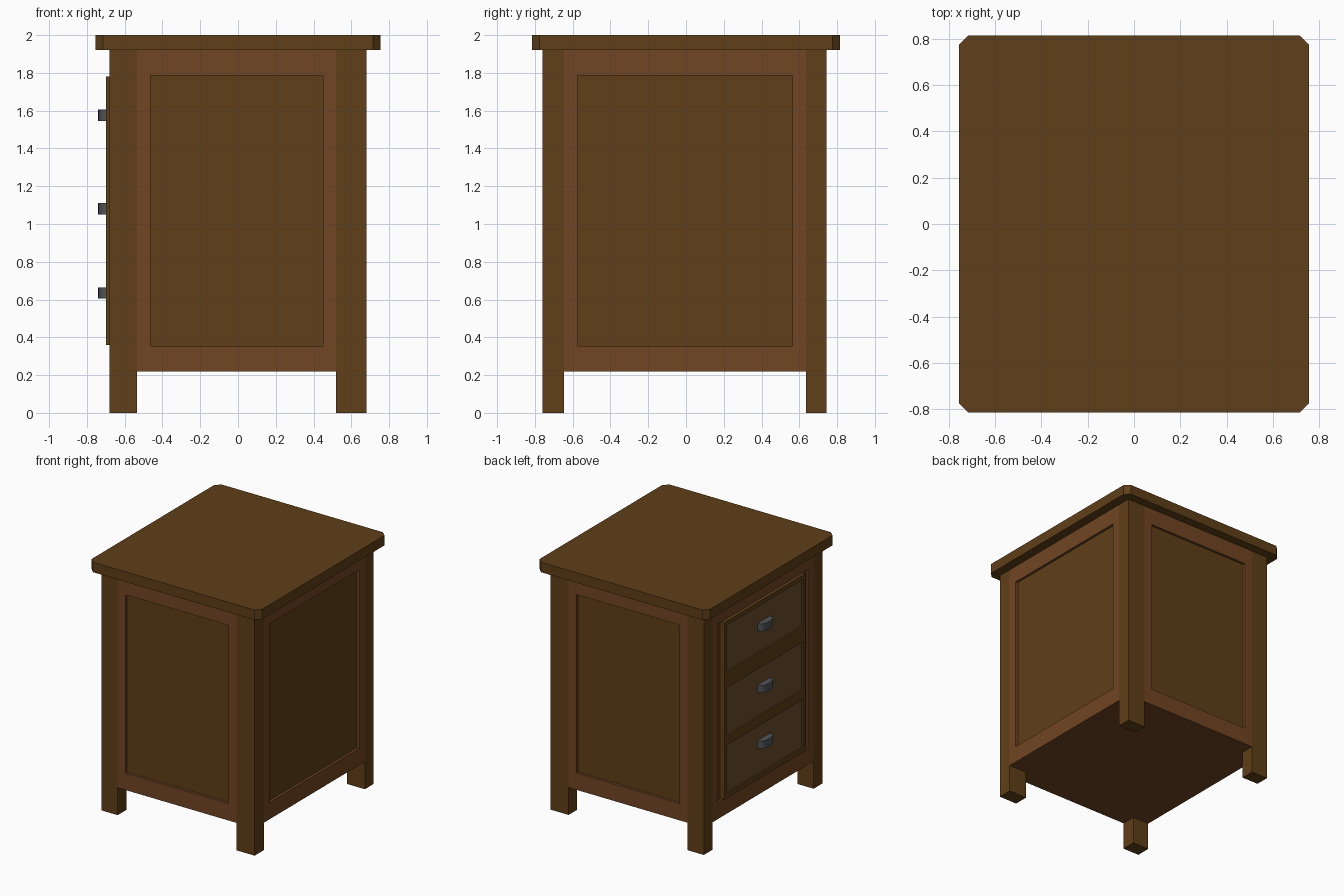
import bpy, bmesh, math
from mathutils import Vector

if "Cube" in bpy.data.objects:
    bpy.data.objects.remove(bpy.data.objects["Cube"])


def mat(name, rgb):
    m = bpy.data.materials.new(name)
    m.diffuse_color = (*rgb, 1)
    m.use_nodes = True
    m.node_tree.nodes["Principled BSDF"].inputs["Base Color"].default_value = m.diffuse_color
    return m


DARK = mat("dark_wood", (0.115, 0.05, 0.009))
RED = mat("red_wood", (0.165, 0.06, 0.017))
DRAWER = mat("drawer_wood", (0.15, 0.075, 0.025))
METAL = mat("dark_metal", (0.08, 0.085, 0.09))


def finish(name, bm, *mats):
    bmesh.ops.recalc_face_normals(bm, faces=bm.faces)
    me = bpy.data.meshes.new(name)
    bm.to_mesh(me)
    bm.free()
    for m in mats:
        me.materials.append(m)
    ob = bpy.data.objects.new(name, me)
    bpy.context.collection.objects.link(ob)
    return ob


def prism(outline, z0, z1):
    """Vertical prism from a plan outline."""
    bm = bmesh.new()
    base = bm.faces.new([bm.verts.new((x, y, z0)) for x, y in outline])
    top = bmesh.ops.extrude_face_region(bm, geom=[base], use_keep_orig=True)
    bmesh.ops.translate(bm, vec=(0, 0, z1 - z0),
                        verts=[g for g in top["geom"] if isinstance(g, bmesh.types.BMVert)])
    bmesh.ops.recalc_face_normals(bm, faces=bm.faces)
    return bm


def box(name, x, y, z, m):
    outline = [(x[0], y[0]), (x[1], y[0]), (x[1], y[1]), (x[0], y[1])]
    return finish(name, prism(outline, *z), m)


# Plan lines: outer and inner faces of the legs
X0, X1, X2, X3 = -0.68, -0.535, 0.52, 0.68
Y0, Y1, Y2, Y3 = -0.76, -0.645, 0.635, 0.745
BOTTOM, TOP = 0.22, 1.92

# Table top with clipped corners
hx, hy, c = 0.755, 0.815, 0.04
corners = [(-hx + c, -hy), (hx - c, -hy), (hx, -hy + c), (hx, hy - c),
           (hx - c, hy), (-hx + c, hy), (-hx, hy - c), (-hx, -hy + c)]
finish("table_top", prism(corners, TOP, 2.0), DARK)

# Four legs
for xn, xs in (("left", (X0, X1)), ("right", (X2, X3))):
    for yn, ys in (("front", (Y0, Y1)), ("back", (Y2, Y3))):
        box(f"{yn}_{xn}_leg", xs, ys, (0, TOP), DARK)

# Cabinet body, notched around the legs, with a sunken panel on each side
plan = [(X1, Y0), (X2, Y0), (X2, Y1), (X3, Y1), (X3, Y2), (X2, Y2),
        (X2, Y3), (X1, Y3), (X1, Y2), (X0, Y2), (X0, Y1), (X1, Y1)]
bm = prism(plan, BOTTOM, TOP)
sides = [f for f in bm.faces if abs(f.normal.z) < 0.1 and
         max(e.calc_length() for e in f.edges) > 1 and
         min(e.calc_length() for e in f.edges) > 0.5]
for f in sides:
    n = f.normal.copy()
    bmesh.ops.inset_individual(bm, faces=[f], thickness=0.1)
    for v in f.verts:
        v.co.z = 0.355 if v.co.z < 1 else 1.785
    # Step the panel back behind its frame
    r = bmesh.ops.extrude_discrete_faces(bm, faces=[f])
    panel = r["faces"][0]
    bmesh.ops.translate(bm, verts=panel.verts, vec=n * -0.02)
    panel.material_index = 1
finish("cabinet_body", bm, RED, DARK)

# Drawer surround on the left side
FACE, INSET = -0.70, -0.688
YO, YI = 0.515, 0.48
drawers = [(0.40, 0.785), (0.86, 1.245), (1.37, 1.745)]
for name, s in (("front_stile", -1), ("back_stile", 1)):
    box(name, (FACE, -0.65), sorted((s * YI, s * YO)), (0.36, 1.78), DARK)
levels = [0.36] + [z for d in drawers for z in d] + [1.78]
for i in range(0, len(levels), 2):
    box(f"drawer_rail_{i // 2 + 1}", (FACE, -0.65), (-YI, YI), levels[i:i + 2], DARK)

# Drawer fronts and half-round pulls
for i, (d, z) in enumerate(zip(drawers, (0.635, 1.08, 1.575)), 1):
    box(f"drawer_front_{i}", (INSET, -0.65), (-YI, YI), d, DRAWER)
    arc = [(-0.692 - 0.048 * math.sin(t) ** 0.6, 0.078 * math.cos(t))
           for t in (math.pi * k / 12 for k in range(1, 12))]
    arc = [(INSET + 0.004, 0.078)] + arc + [(INSET + 0.004, -0.078)]
    finish(f"drawer_pull_{i}", prism(arc, z - 0.03, z + 0.03), METAL)
